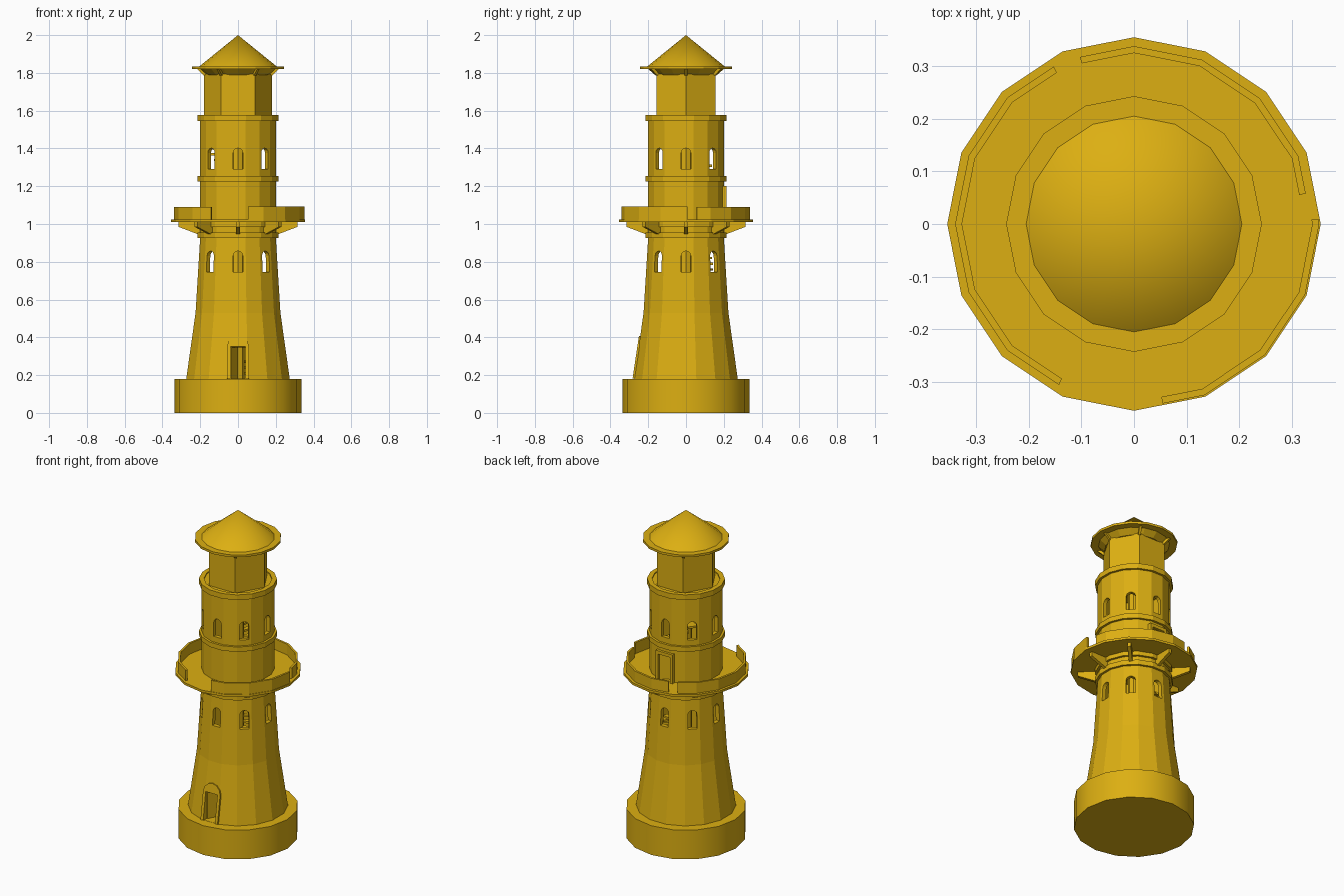
import bpy, bmesh, math
from mathutils import Matrix, Vector

if "Cube" in bpy.data.objects:
    bpy.data.objects.remove(bpy.data.objects["Cube"])

gold = bpy.data.materials.new("gold")
gold.diffuse_color = (0.72, 0.43, 0.006, 1)
gold.use_nodes = True
gold.node_tree.nodes["Principled BSDF"].inputs["Base Color"].default_value = gold.diffuse_color
HALF = math.pi / 16


def finish(name, bm, smooth=False):
    bmesh.ops.remove_doubles(bm, verts=bm.verts, dist=1e-5)
    bmesh.ops.recalc_face_normals(bm, faces=bm.faces)
    me = bpy.data.meshes.new(name)
    bm.to_mesh(me)
    bm.free()
    me.materials.append(gold)
    ob = bpy.data.objects.new(name, me)
    bpy.context.collection.objects.link(ob)
    if smooth:
        bpy.ops.object.select_all(action='DESELECT')
        ob.select_set(True)
        bpy.context.view_layer.objects.active = ob
        bpy.ops.object.shade_smooth_by_angle(angle=math.radians(30))
    return ob


def lathe(name, profile, n=16, phase=0.0, smooth=False):
    """Revolve a closed (radius, z) profile around the z axis."""
    bm = bmesh.new()
    rings = []
    for i in range(n):
        a = phase + 2 * math.pi * i / n
        rings.append([bm.verts.new((r * math.cos(a), r * math.sin(a), z)) for r, z in profile])
    m = len(profile)
    for i in range(n):
        p, q = rings[i], rings[(i + 1) % n]
        for j in range(m):
            k = (j + 1) % m
            if profile[j][0] == 0 and profile[k][0] == 0:
                continue
            bm.faces.new((p[j], q[j], q[k], p[k]))
    return finish(name, bm, smooth)


def prism(bm, pts, matrix, depth):
    """Extrude a 2D outline (u, v) by depth along w, centred, then place it."""
    lo = [bm.verts.new(matrix @ Vector((u, v, -depth / 2))) for u, v in pts]
    hi = [bm.verts.new(matrix @ Vector((u, v, depth / 2))) for u, v in pts]
    n = len(pts)
    bm.faces.new(lo[::-1])
    bm.faces.new(hi)
    for i in range(n):
        j = (i + 1) % n
        bm.faces.new((lo[i], lo[j], hi[j], hi[i]))


def facing(angle, radius, z, tilt=0.0):
    """u sideways, v up, w outward at the given angle around the tower."""
    return (Matrix.Rotation(angle, 4, 'Z') @ Matrix.Translation((radius, 0, z))
            @ Matrix.Rotation(-tilt, 4, 'Y')
            @ Matrix(((0, 0, 1, 0), (1, 0, 0, 0), (0, 1, 0, 0), (0, 0, 0, 1))))


def arch(w, h, steps=6):
    r = w / 2
    return [(-r, 0), (r, 0)] + [(r * math.cos(math.pi * i / steps), h - r + r * math.sin(math.pi * i / steps))
                                for i in range(steps + 1)]


def rect(u0, u1, v0, v1):
    return [(u0, v0), (u1, v0), (u1, v1), (u0, v1)]


FRONT, BACK = -math.pi / 2, math.pi / 2

# Foundation and hollow walls
lathe("foundation", [(0, 0), (0.337, 0), (0.337, 0.18), (0, 0.18)], smooth=True)
wall = lathe("tower_wall", [(0.28, 0.175), (0.229, 0.53), (0.204, 0.93), (0.204, 1.57), (0, 1.57),
                            (0, 1.545), (0.18, 1.545), (0.18, 0.93), (0.2, 0.53), (0.25, 0.175)], phase=HALF)

# Window and door openings
bm = bmesh.new()
for i in range(8):
    for z in (0.745, 1.29):
        prism(bm, arch(0.052, 0.112), facing(i * math.pi / 4, 0.2, z), 0.12)
prism(bm, rect(-0.04, 0.04, 0.181, 0.35), facing(FRONT, 0.26, 0), 0.14)
prism(bm, rect(-0.04, 0.04, 1.026, 1.18), facing(BACK, 0.2, 0), 0.12)
cutter = finish("opening_cutter", bm)
cutter.hide_render = True
cutter.hide_set(True)
cut = wall.modifiers.new("openings", 'BOOLEAN')
cut.operation, cut.solver, cut.object = 'DIFFERENCE', 'EXACT', cutter


# Door surrounds: two jambs and a head
def surround(name, angle, radius, z, tilt, height, head):
    bm = bmesh.new()
    m = facing(angle, radius, z, tilt)
    for s in (-1, 1):
        prism(bm, rect(min(s * 0.04, s * 0.058), max(s * 0.04, s * 0.058), 0, height), m, 0.03)
    prism(bm, [(u, v + height) for u, v in head], m, 0.03)
    return finish(name, bm)


surround("front_door_surround", FRONT, 0.268, 0.18, 0.148, 0.17, arch(0.116, 0.058))
surround("gallery_door_surround", BACK, 0.2, 1.022, 0.0, 0.16, rect(-0.058, 0.058, 0, 0.02))

# Doors standing ajar
for name, angle, radius, z, h, swing in (("front_door", FRONT, 0.245, 0.18, 0.168, -1.1),
                                         ("gallery_door", BACK, 0.2, 1.025, 0.155, -0.5)):
    bm = bmesh.new()
    hinge = facing(angle, radius, z) @ Matrix.Translation((-0.04, 0, 0)) @ Matrix.Rotation(-swing, 4, 'Y')
    prism(bm, rect(0, 0.078, 0, h), hinge, 0.01)
    finish(name, bm)

# Central column and spiral stair inside
lathe("stair_column", [(0, 0.17), (0.034, 0.17), (0.034, 1.55), (0, 1.55)], n=8)
bm = bmesh.new()
for i in range(42):
    m = Matrix.Rotation(i * math.pi / 8 + 0.5, 4, 'Z') @ Matrix.Translation((0, 0, 0.21 + i * 0.0305))
    prism(bm, [(0.025, -0.008), (0.14, -0.03), (0.14, 0.03), (0.025, 0.008)], m, 0.012)
finish("spiral_stair", bm)

# Bands around the walls
for name, z0, z1 in (("lower_band", 0.925, 0.955), ("gallery_band", 0.985, 1.012),
                     ("middle_band", 1.225, 1.255), ("top_band", 1.545, 1.577)):
    lathe(name, [(0.19, z0), (0.218, z0), (0.218, z1), (0.19, z1)], phase=HALF)

# Gallery floor and its brackets
lathe("gallery_floor", [(0.19, 1.01), (0.355, 1.01), (0.355, 1.024), (0.19, 1.024)])
bm = bmesh.new()
for i in range(8):
    m = Matrix.Rotation(i * math.pi / 4, 4, 'Z') @ Matrix.Rotation(math.pi / 2, 4, 'X')
    prism(bm, [(0.19, 0.945), (0.21, 0.945), (0.315, 0.985), (0.315, 1.011), (0.19, 1.011)], m, 0.02)
finish("gallery_brackets", bm)


# Broken gallery parapet in three runs
def parapet(name, start, end, outer, top):
    stops = [start] + [22.5 * i for i in range(-16, 17) if start < 22.5 * i < end] + [end]

    def point(r, a):
        r *= math.cos(HALF) / math.cos(math.radians(a % 22.5) - HALF)
        return (r * math.cos(math.radians(a)), r * math.sin(math.radians(a)))

    pts = [point(outer, a) for a in stops] + [point(outer - 0.013, a) for a in reversed(stops)]
    bm = bmesh.new()
    prism(bm, pts, Matrix.Translation((0, 0, (1.022 + top) / 2)), top - 1.022)
    finish(name, bm)


parapet("parapet_back_right", 10, 108, 0.338, 1.09)
parapet("parapet_front_right", -81, 1.5, 0.352, 1.093)
parapet("parapet_left", 117, 245, 0.34, 1.09)

# Lantern room with flared cornice and corner brackets
lathe("lantern_room", [(0, 1.565), (0.18, 1.565), (0.18, 1.795), (0, 1.795)], n=6)
lathe("lantern_cornice", [(0, 1.79), (0.165, 1.79), (0.205, 1.825), (0, 1.825)], n=16)
bm = bmesh.new()
for i in range(6):
    m = Matrix.Rotation(i * math.pi / 3, 4, 'Z') @ Matrix.Rotation(math.pi / 2, 4, 'X')
    prism(bm, [(0.15, 1.785), (0.179, 1.785), (0.218, 1.822), (0.15, 1.822)], m, 0.014)
finish("roof_brackets", bm)

# Roof
lathe("roof_brim", [(0, 1.82), (0.243, 1.82), (0.243, 1.834), (0, 1.834)])
lathe("roof_cone", [(0, 1.83), (0.21, 1.83), (0, 2.0)], smooth=True)
